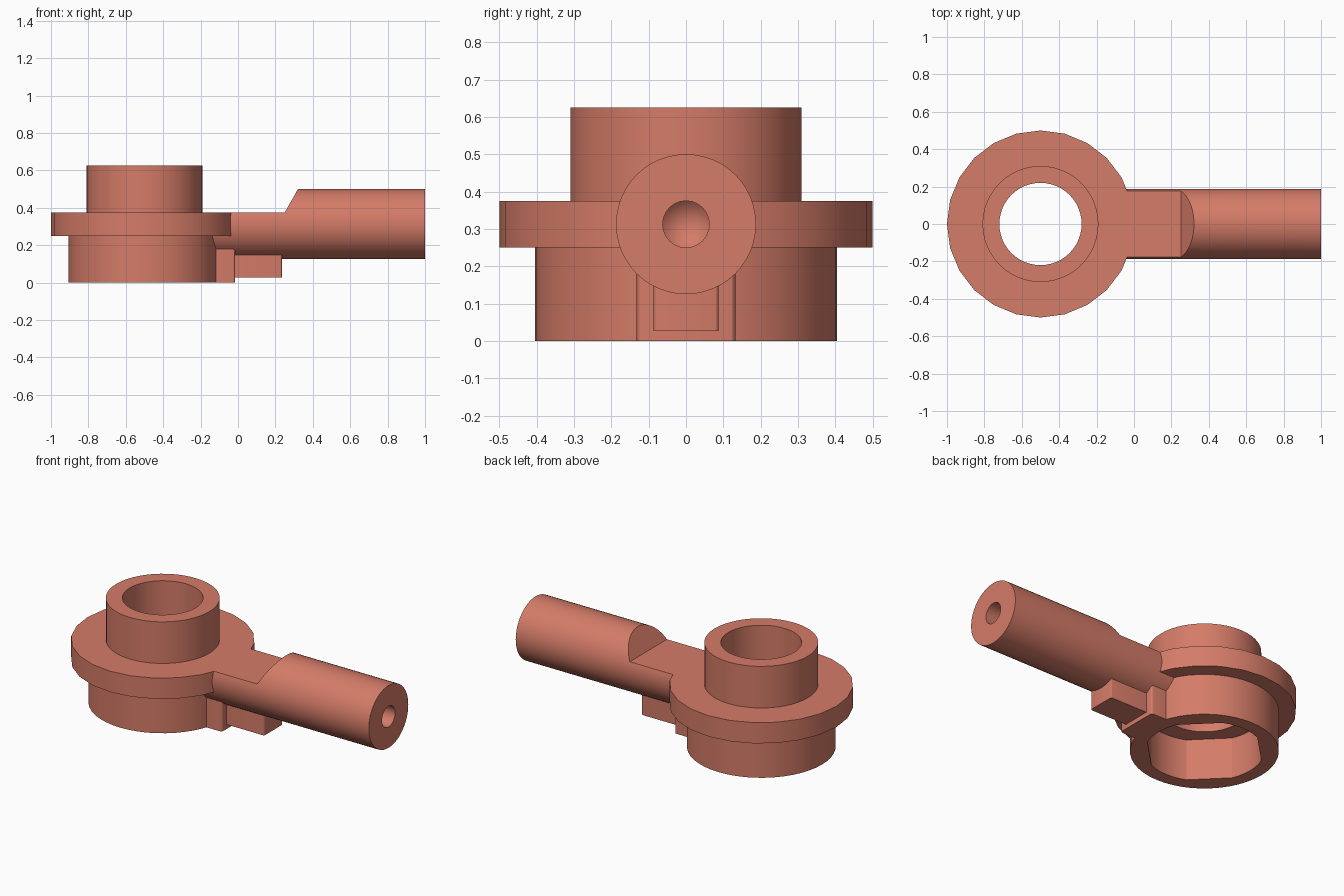
import bpy, bmesh, math
from mathutils import Matrix

cube = bpy.data.objects.get("Cube")
if cube:
    bpy.data.objects.remove(cube)

CX = -0.5            # axis of the ring
ROD_Z, ROD_R = 0.3125, 0.1875

clay = bpy.data.materials.new("salmon_clay")
clay.use_nodes = True
colour = (0.66, 0.2, 0.138, 1)
clay.diffuse_color = colour
clay.node_tree.nodes["Principled BSDF"].inputs["Base Color"].default_value = colour


def finish(name, bm, helper=False):
    bmesh.ops.recalc_face_normals(bm, faces=bm.faces)
    mesh = bpy.data.meshes.new(name)
    bm.to_mesh(mesh)
    bm.free()
    obj = bpy.data.objects.new(name, mesh)
    bpy.context.collection.objects.link(obj)
    mesh.materials.append(clay)
    if helper:
        obj.hide_render = True
        obj.hide_set(True)
    return obj


def smooth(obj):
    bpy.ops.object.select_all(action='DESELECT')
    obj.select_set(True)
    bpy.context.view_layer.objects.active = obj
    bpy.ops.object.shade_smooth_by_angle(angle=math.radians(20))


def ring(name, outer, inner, z0, z1, segs):
    """Upright tube; inner is a function of the angle."""
    bm = bmesh.new()
    loops = []
    for i in range(segs):
        a = 2 * math.pi * i / segs
        c, s = math.cos(a), math.sin(a)
        r = inner(a)
        section = ((outer, z0), (outer, z1), (r, z1), (r, z0))
        loops.append([bm.verts.new((CX + q * c, q * s, z)) for q, z in section])
    for i, here in enumerate(loops):
        there = loops[(i + 1) % segs]
        for k in range(4):
            m = (k + 1) % 4
            bm.faces.new((here[k], there[k], there[m], here[m]))
    obj = finish(name, bm)
    smooth(obj)
    return obj


def cone_along_x(bm, r0, r1, x0, x1, segs=48):
    matrix = (Matrix.Translation(((x0 + x1) / 2, 0, ROD_Z))
              @ Matrix.Rotation(math.pi / 2, 4, 'Y'))
    bmesh.ops.create_cone(bm, cap_ends=True, segments=segs, radius1=r0,
                          radius2=r1, depth=x1 - x0, matrix=matrix)


def box(name, x, y, z, bevel):
    bm = bmesh.new()
    size = (x[1] - x[0], 2 * y, z[1] - z[0])
    centre = (sum(x) / 2, 0, sum(z) / 2)
    bmesh.ops.create_cube(bm, size=1, matrix=Matrix.Translation(centre)
                          @ Matrix.Diagonal((*size, 1)))
    upright = [e for e in bm.edges
               if abs(e.verts[0].co.z - e.verts[1].co.z) > 0.01
               and e.verts[0].co.x > centre[0]]
    bmesh.ops.bevel(bm, geom=upright, offset=bevel, segments=3,
                    profile=0.5, affect='EDGES')
    obj = finish(name, bm)
    smooth(obj)


def cut(obj, cutter):
    mod = obj.modifiers.new("cut", 'BOOLEAN')
    mod.operation = 'DIFFERENCE'
    mod.solver = 'EXACT'
    mod.object = cutter
    bpy.context.view_layer.update()
    graph = bpy.context.evaluated_depsgraph_get()
    mesh = bpy.data.meshes.new_from_object(obj.evaluated_get(graph))
    obj.modifiers.clear()
    obj.data = mesh
    bpy.data.objects.remove(cutter)


# Socket wall: round inside with four diagonal flats
def socket_radius(a):
    off = (a % (math.pi / 2)) - math.pi / 4
    return min(0.326, 0.3 / math.cos(off))


ring("socket_base", 0.405, socket_radius, 0, 0.25, 48)
ring("flange", 0.5, lambda a: 0.25, 0.25, 0.375, 24)
ring("collar", 0.31, lambda a: 0.22, 0.25, 0.625, 48)

# Rod, flattened next to the flange and drilled at its end
bm = bmesh.new()
cone_along_x(bm, ROD_R, ROD_R, -0.15, 1.0)
rod = finish("rod", bm)

bm = bmesh.new()
profile = ((-0.3, 0.375), (0.25, 0.375), (0.335, 0.525), (-0.3, 0.525))
face = bm.faces.new([bm.verts.new((x, -0.3, z)) for x, z in profile])
side = bmesh.ops.extrude_face_region(bm, geom=[face])["geom"]
bmesh.ops.translate(bm, vec=(0, 0.6, 0),
                    verts=[v for v in side if isinstance(v, bmesh.types.BMVert)])
cut(rod, finish("flat_cutter", bm, True))

bm = bmesh.new()
cone_along_x(bm, 0.0625, 0.0625, 0.7, 1.1, 24)
tip = [v for v in bm.verts if v.co.x < 0.8]
end = next(f for f in bm.faces if all(v in tip for v in f.verts))
point = bmesh.ops.poke(bm, faces=[end])["verts"][0]
point.co.x -= 0.06
cut(rod, finish("hole_cutter", bm, True))
smooth(rod)

# Block and tab under the rod
box("neck_block", (-0.14, -0.015), 0.132, (0, 0.25), 0.015)
box("lower_tab", (-0.05, 0.235), 0.087, (0.027, 0.15), 0.01)
